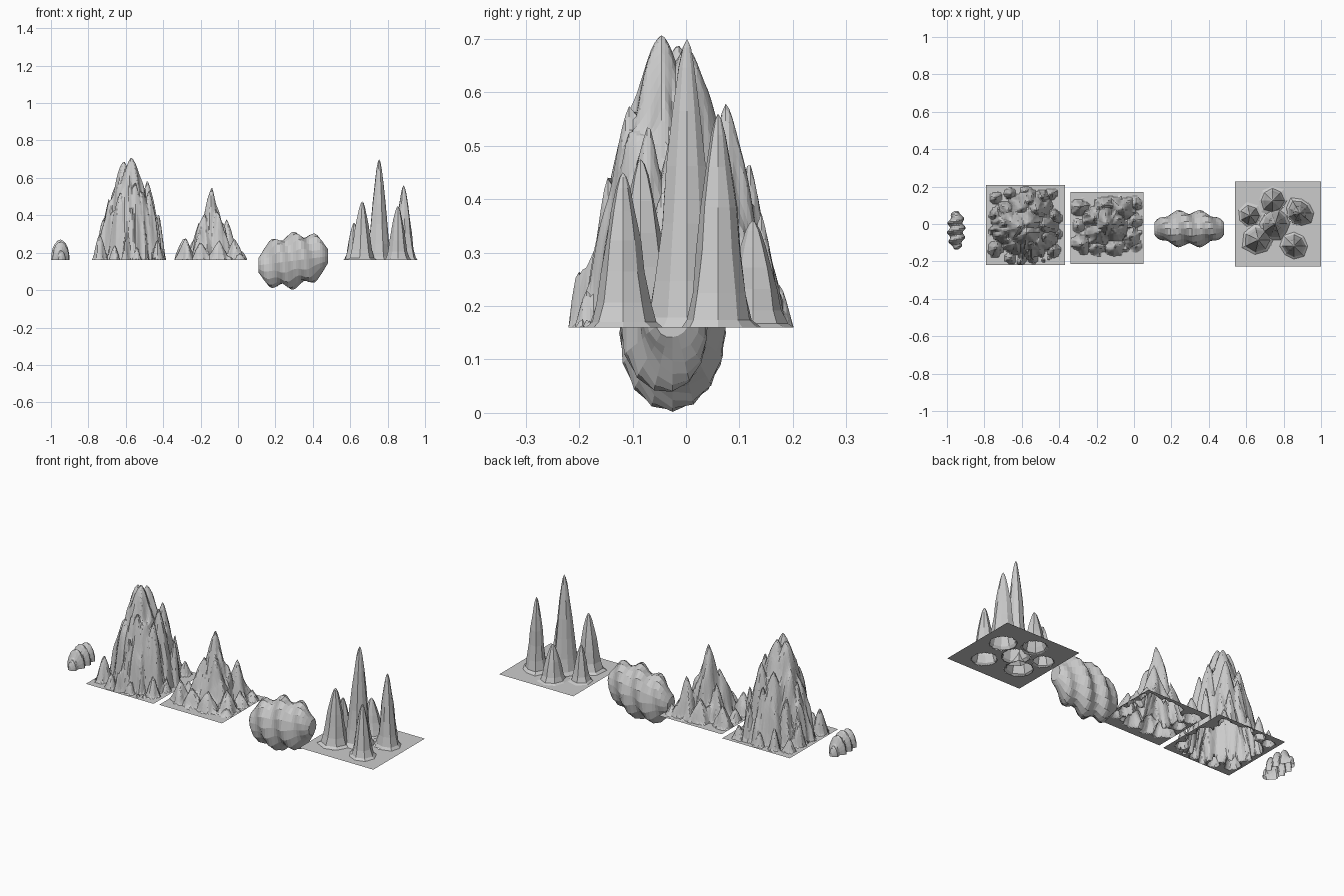
import bpy, bmesh, math, random
from mathutils import Vector, noise

if "Cube" in bpy.data.objects:
    bpy.data.objects.remove(bpy.data.objects["Cube"])

GROUND = 0.16
random.seed(4)


def finish(name, bm):
    bmesh.ops.recalc_face_normals(bm, faces=bm.faces)
    me = bpy.data.meshes.new(name)
    bm.to_mesh(me)
    bm.free()
    ob = bpy.data.objects.new(name, me)
    bpy.context.collection.objects.link(ob)
    return ob


def faceted_dist(dx, dy, sides, turn):
    # distance measured to a polygon, so peaks get flat facets
    step = 2 * math.pi / sides
    a = (math.atan2(dy, dx) + turn) % step - step / 2
    return math.hypot(dx, dy) * math.cos(a)


def height_sheet(name, x0, x1, y0, y1, peaks, n, rough, bulge):
    """Open sheet pulled up into peaks: (x, y, top z, base radius)."""
    bm = bmesh.new()
    rows = []
    for j in range(n + 1):
        row = []
        for i in range(n + 1):
            x = x0 + (x1 - x0) * i / n
            y = y0 + (y1 - y0) * j / n
            h = 0
            if 0 < i < n and 0 < j < n:
                wob = noise.noise(Vector((x * 28, y * 28, 1.7)))
                for k, (px, py, top, rad) in enumerate(peaks):
                    d = faceted_dist(x - px, y - py, 7 + k % 3, k * 1.3)
                    q = d / (rad * (1 + rough * wob))
                    if q < 1:
                        h = max(h, (top - GROUND) * (1 - q ** bulge))
            row.append(bm.verts.new((x, y, GROUND + h)))
        rows.append(row)
    for j in range(n):
        for i in range(n):
            bm.faces.new((rows[j][i], rows[j][i + 1], rows[j + 1][i + 1], rows[j + 1][i]))
    return finish(name, bm)


def spire(name, x, y, top, rad, sides):
    """Hollow faceted stone needle with a flared foot."""
    profile = [(0, 1), (0.035, 0.82), (0.16, 0.68), (0.36, 0.56), (0.56, 0.45),
               (0.75, 0.31), (0.9, 0.18), (0.97, 0.09)]
    bm = bmesh.new()
    lump = [random.uniform(0.86, 1.12) for _ in range(sides)]
    rings = []
    for t, r in profile:
        ring = []
        for k in range(sides):
            a = 2 * math.pi * k / sides
            rr = rad * r * lump[k] * random.uniform(0.95, 1.05)
            ring.append(bm.verts.new((x + rr * math.cos(a), y + rr * math.sin(a),
                                      GROUND + (top - GROUND) * t)))
        rings.append(ring)
    tip = bm.verts.new((x, y, top))
    for a, b in zip(rings, rings[1:]):
        for k in range(sides):
            m = (k + 1) % sides
            bm.faces.new((a[k], a[m], b[m], b[k]))
    for k in range(sides):
        bm.faces.new((rings[-1][k], rings[-1][(k + 1) % sides], tip))
    return finish(name, bm)


def screw_rock(name, place, half_len, ra, rz, turns, starts, amp, rings, sides, blunt,
               half=False, phase=0.0):
    """Rock with spiral ridges; place maps (along, across, up) to a point."""
    bm = bmesh.new()
    grid = []
    count = sides + 1 if half else sides
    for i in range(rings + 1):
        t = -1 + 2 * i / rings
        body = (1 - abs(t) ** 2.6 * blunt) ** 0.6
        row = []
        for k in range(count):
            a = (math.pi if half else 2 * math.pi) * k / sides
            s = 1 + amp * math.sin(turns * math.pi * t + starts * a + phase)
            row.append(bm.verts.new(place(t * half_len, ra * body * s * math.cos(a),
                                          rz * body * s * math.sin(a))))
        grid.append(row)
    for a, b in zip(grid, grid[1:]):
        for k in range(count - 1 if half else count):
            m = (k + 1) % count
            bm.faces.new((a[k], a[m], b[m], b[k]))
    bm.faces.new(grid[0])
    bm.faces.new(grid[-1])
    return finish(name, bm)


# small ridged half shell
screw_rock("small_ridged_shell", lambda u, v, w: (-0.95 + v, -0.033 + u, GROUND + w),
           0.103, 0.042, 0.092, 4, 1, 0.2, 26, 10, 0.92, half=True)

# great crag with a ring of lesser peaks
height_sheet("great_crag", -0.79, -0.37, -0.22, 0.208, [
    (-0.57, -0.045, 0.71, 0.15), (-0.61, -0.015, 0.69, 0.145), (-0.565, 0.0, 0.69, 0.145),
    (-0.485, -0.01, 0.59, 0.075), (-0.52, 0.075, 0.58, 0.085), (-0.60, 0.08, 0.55, 0.085),
    (-0.55, -0.105, 0.58, 0.08), (-0.63, -0.10, 0.52, 0.075), (-0.475, -0.07, 0.54, 0.065),
    (-0.69, 0.0, 0.49, 0.055), (-0.68, -0.06, 0.45, 0.055), (-0.67, 0.07, 0.41, 0.055),
    (-0.57, -0.145, 0.45, 0.045), (-0.56, 0.118, 0.47, 0.055), (-0.425, 0.04, 0.41, 0.035),
    (-0.49, 0.14, 0.38, 0.035), (-0.74, -0.13, 0.30, 0.04), (-0.66, 0.16, 0.28, 0.03),
    (-0.74, 0.05, 0.30, 0.032), (-0.74, 0.14, 0.24, 0.03), (-0.58, 0.175, 0.24, 0.025),
    (-0.44, 0.16, 0.24, 0.03), (-0.66, -0.18, 0.24, 0.03), (-0.54, -0.185, 0.23, 0.028),
    (-0.43, -0.14, 0.27, 0.035), (-0.41, -0.05, 0.23, 0.025),
], 64, 0.3, 1.35)

# lower broken crag
height_sheet("broken_crag", -0.34, 0.05, -0.213, 0.17, [
    (-0.14, 0.0, 0.555, 0.105), (-0.18, -0.04, 0.41, 0.085), (-0.10, -0.03, 0.37, 0.085),
    (-0.06, 0.08, 0.38, 0.065), (-0.21, 0.03, 0.36, 0.06), (-0.28, -0.11, 0.28, 0.05),
    (-0.29, 0.09, 0.28, 0.045), (-0.02, -0.07, 0.28, 0.055), (0.0, 0.02, 0.25, 0.04),
    (-0.16, 0.10, 0.29, 0.05), (-0.20, -0.12, 0.26, 0.05), (-0.10, -0.12, 0.27, 0.06),
    (0.01, 0.11, 0.22, 0.035), (-0.30, -0.01, 0.23, 0.035), (0.01, -0.12, 0.20, 0.03),
], 60, 0.45, 1.1)

# big twisted boulder, tipped up to the right
screw_rock("twisted_boulder",
           lambda u, v, w: (0.295 + u, -0.025 - v, 0.157 + w + 0.13 * u),
           0.185, 0.09, 0.136, 3.1, 2, 0.14, 26, 16, 0.84, phase=-math.pi / 2)

# needle field: plate with openings below each hollow spire
NEEDLES = [(0.755, 0.002, 0.70, 0.085, 10), (0.885, 0.06, 0.56, 0.08, 9),
           (0.665, -0.085, 0.475, 0.085, 7), (0.855, -0.118, 0.45, 0.075, 8),
           (0.62, 0.045, 0.36, 0.065, 7), (0.74, 0.125, 0.36, 0.078, 8)]
for i, (x, y, top, rad, sides) in enumerate(NEEDLES):
    spire("needle_%d" % (i + 1), x, y, top, rad, sides)

bm = bmesh.new()
bmesh.ops.create_grid(bm, x_segments=60, y_segments=60, size=0.5)
for v in bm.verts:
    v.co = (0.77 + v.co.x * 0.46, v.co.y * 0.456, GROUND)
inside = [f for f in bm.faces if any(
    math.hypot(f.calc_center_median().x - n[0], f.calc_center_median().y - n[1]) < n[3] * 0.83
    for n in NEEDLES)]
bmesh.ops.delete(bm, geom=inside, context='FACES')
finish("needle_plate", bm)
